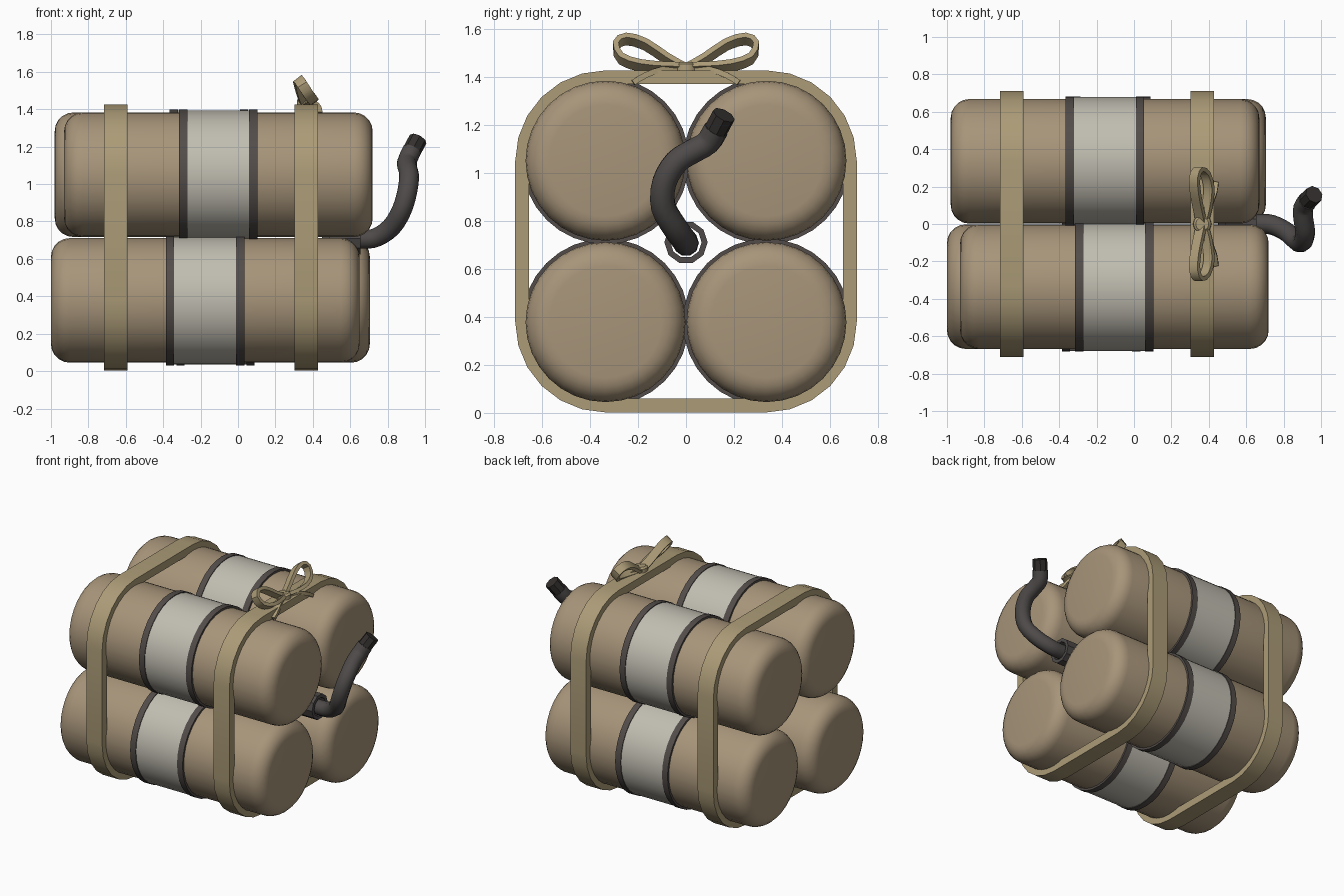
import bpy, bmesh
from math import sin, cos, pi, radians
from mathutils import Vector

if "Cube" in bpy.data.objects:
    bpy.data.objects.remove(bpy.data.objects["Cube"])


def material(name, rgb):
    m = bpy.data.materials.new(name)
    m.diffuse_color = (*rgb, 1)
    m.use_nodes = True
    m.node_tree.nodes["Principled BSDF"].inputs["Base Color"].default_value = m.diffuse_color
    return m


TAN = material("paper_tan", (0.39, 0.30, 0.195))
LABEL = material("label_grey", (0.53, 0.51, 0.44))
DARK = material("band_dark", (0.085, 0.073, 0.068))
STRAP = material("strap_khaki", (0.41, 0.33, 0.185))
FUSE = material("fuse_grey", (0.075, 0.068, 0.066))
TIP = material("fuse_tip_dark", (0.033, 0.029, 0.027))


def make(name, rings, mat, loop=False, smooth=35):
    """Bridge a list of closed rings; cap the ends unless it loops."""
    bm = bmesh.new()
    vs = [[bm.verts.new(p) for p in r] for r in rings]
    n = len(vs[0])
    for i in range(len(vs) if loop else len(vs) - 1):
        a, b = vs[i], vs[(i + 1) % len(vs)]
        for j in range(n):
            k = (j + 1) % n
            bm.faces.new((a[j], a[k], b[k], b[j]))
    if not loop:
        bm.faces.new(vs[0])
        bm.faces.new(vs[-1])
    bmesh.ops.recalc_face_normals(bm, faces=bm.faces)
    me = bpy.data.meshes.new(name)
    bm.to_mesh(me)
    bm.free()
    me.materials.append(mat)
    ob = bpy.data.objects.new(name, me)
    bpy.context.collection.objects.link(ob)
    bpy.ops.object.select_all(action='DESELECT')
    ob.select_set(True)
    bpy.context.view_layer.objects.active = ob
    bpy.ops.object.shade_smooth_by_angle(angle=radians(smooth))
    return ob


def lathe(name, profile, y, z, mat, sides=32, loop=False):
    """Revolve (x, radius) points about an axis parallel to x."""
    make(name, [[(x, y + r * cos(2 * pi * i / sides), z + r * sin(2 * pi * i / sides))
                 for i in range(sides)] for x, r in profile], mat, loop)


def spline(pts, steps=3):
    p = [Vector(q) for q in pts]
    p = [2 * p[0] - p[1]] + p + [2 * p[-1] - p[-2]]
    out = []
    for a, b, c, d in zip(p, p[1:], p[2:], p[3:]):
        for s in range(steps):
            t = s / steps
            out.append(0.5 * (2 * b + (c - a) * t + (2 * a - 5 * b + 4 * c - d) * t * t
                              + (3 * b - a - 3 * c + d) * t ** 3))
    return out + [p[-2]]


def sweep(name, path, section, ref, mat, transport=False, smooth=35):
    ref, rings = Vector(ref), []
    for i, p in enumerate(path):
        t = (path[min(i + 1, len(path) - 1)] - path[max(i - 1, 0)]).normalized()
        side = (ref - ref.dot(t) * t).normalized()
        up = t.cross(side)
        rings.append([p + side * u + up * v for u, v in section])
        if transport:
            ref = side
    make(name, rings, mat, smooth=smooth)


def circle(r, n):
    return [(r * cos(2 * pi * i / n), r * sin(2 * pi * i / n)) for i in range(n)]


# Four sticks, each with a label sleeve and two dark edge bands
Y, Z0, Z1, R, HALF = 0.335, 0.378, 1.05, 0.333, 0.825
sticks = {"lower_front": (-0.175, -Y, Z0), "lower_back": (-0.12, Y, Z0),
          "upper_front": (-0.105, -Y, Z1), "upper_back": (-0.155, Y, Z1)}
for key, (cx, y, z) in sticks.items():
    cap = [(HALF - 0.1 + 0.1 * sin(a * pi / 10), R - 0.1 + 0.1 * cos(a * pi / 10))
           for a in range(6)]
    profile = [(cx - x, r) for x, r in reversed(cap)] + [(cx + x, r) for x, r in cap]
    lathe(key + "_stick", profile, y, z, TAN)
    lathe(key + "_label", [(cx - 0.17, R - .01), (cx - 0.17, 0.343),
                           (cx + 0.165, 0.343), (cx + 0.165, R - .01)], y, z, LABEL, loop=True)
    for side, x in (("left", cx - 0.21), ("right", cx + 0.165)):
        lathe(f"{key}_{side}_band", [(x, R - .01), (x, 0.348), (x + 0.044, 0.348),
                                     (x + 0.044, R - .01)], y, z, DARK, loop=True)

# Two straps wrapped around the bundle
for name, cx in (("left_strap", -0.653), ("right_strap", 0.365)):
    rings = []
    for q, (y, z) in enumerate(((Y, Z1), (-Y, Z1), (-Y, Z0), (Y, Z0))):
        for s in range(7):
            a = (q + s / 6) * pi / 2
            rings.append([(cx + dx, y + r * cos(a), z + r * sin(a))
                          for dx, r in ((-.063, .319), (.063, .319), (.063, .376), (-.063, .376))])
    make(name, rings, STRAP, loop=True, smooth=25)

# Bow: two leaning ribbon loops, short tails and a knot
ribbon = [(-.028, -.012), (.028, -.012), (.028, .012), (-.028, .012)]
loop_pts = [(.36, .01, 1.435), (.345, .08, 1.475), (.328, .17, 1.535), (.325, .25, 1.557),
            (.345, .292, 1.53), (.38, .27, 1.475), (.402, .19, 1.447), (.39, .09, 1.437),
            (.37, .01, 1.435)]
tail_pts = [(.37, .02, 1.435), (.40, .10, 1.43), (.425, .17, 1.405), (.432, .22, 1.375)]
for side, s in (("front", -1), ("back", 1)):
    flip = lambda pts: [(x, s * y, z) for x, y, z in pts]
    sweep(side + "_bow_loop", spline(flip(loop_pts), 2), ribbon, (.8, 0, .6), STRAP)
    sweep(side + "_bow_tail", spline(flip(tail_pts), 2),
          [(u * .7, v) for u, v in ribbon], (1, 0, 0), STRAP)
knot = [(0.03, 1.405), (0.05, 1.42), (0.048, 1.452), (0.035, 1.462)]
make("bow_knot", [[(.365 + u, v, z) for u, v in circle(r, 12)] for r, z in knot], STRAP)

# Fuse: collar between the sticks, bent cord, dark tip
lathe("fuse_collar", [(0.49, 0.09), (0.655, 0.09), (0.655, 0.065), (0.49, 0.065)],
      0, 0.71, FUSE, 10, True)
cord = [(.45, 0, .71), (.66, 0, .705), (.74, -.005, .715), (.82, -.045, .77), (.875, -.095, .86),
        (.905, -.09, .96), (.915, -.04, 1.045), (.905, .03, 1.09), (.905, .09, 1.125),
        (.93, .125, 1.18)]
sweep("fuse_cord", spline(cord), circle(.053, 10), (0, 1, 0), FUSE, True, 45)
sweep("fuse_tip", [Vector((.928, .123, 1.175)), Vector((.963, .158, 1.24))],
      circle(.05, 8), (0, 1, 0), TIP, True, 40)
